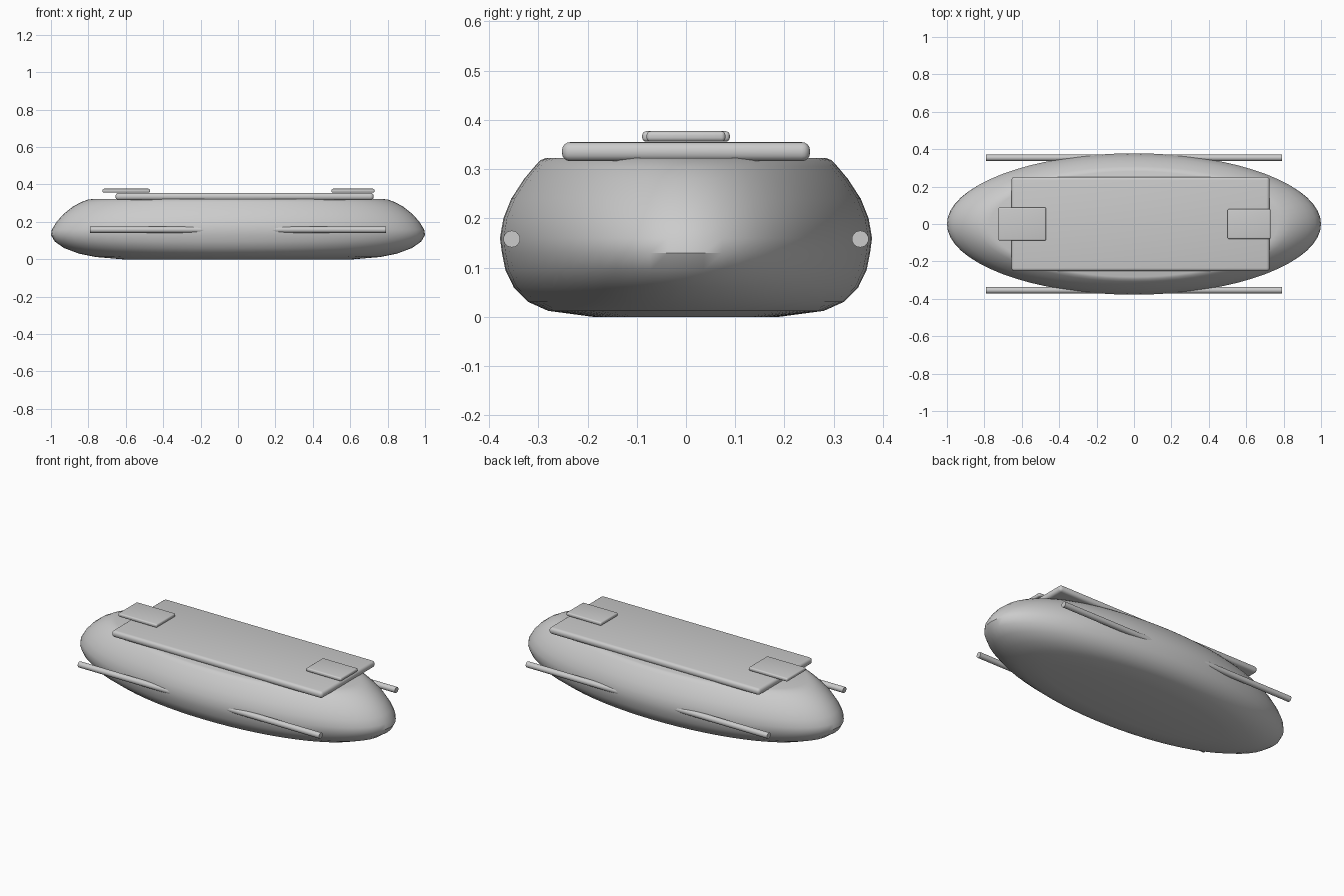
import bpy, bmesh, math

cube = bpy.data.objects.get("Cube")
if cube:
    bpy.data.objects.remove(cube, do_unlink=True)

GREY = (0.6, 0.6, 0.6, 1.0)
mat = bpy.data.materials.new("plain grey")
mat.use_nodes = True
mat.diffuse_color = GREY
mat.node_tree.nodes["Principled BSDF"].inputs["Base Color"].default_value = GREY


def finish(bm, name, angle):
    """Turn a bmesh into a smooth shaded object with sharp edges kept."""
    bmesh.ops.recalc_face_normals(bm, faces=bm.faces)
    mesh = bpy.data.meshes.new(name)
    bm.to_mesh(mesh)
    bm.free()
    obj = bpy.data.objects.new(name, mesh)
    bpy.context.collection.objects.link(obj)
    mesh.materials.append(mat)
    bpy.ops.object.select_all(action="DESELECT")
    obj.select_set(True)
    bpy.context.view_layer.objects.active = obj
    bpy.ops.object.shade_smooth_by_angle(angle=math.radians(angle))
    return obj


def hull(name, rings, sides=64):
    """Loft elliptical rings given as (height, half length, half width)."""
    bm = bmesh.new()
    loops = []
    for z, rx, ry in rings:
        turns = [2 * math.pi * i / sides for i in range(sides)]
        loops.append([bm.verts.new((rx * math.cos(t), ry * math.sin(t), z)) for t in turns])
    for low, high in zip(loops, loops[1:]):
        for i in range(sides):
            j = (i + 1) % sides
            bm.faces.new((low[i], low[j], high[j], high[i]))
    bm.faces.new(loops[0][::-1])
    bm.faces.new(loops[-1])
    return finish(bm, name, 35)


def slab(name, x0, x1, half_width, z0, z1, radius):
    """Flat board with rounded edges."""
    bm = bmesh.new()
    bmesh.ops.create_cube(bm, size=1)
    for v in bm.verts:
        v.co = ((x0 + x1) / 2 + v.co.x * (x1 - x0),
                v.co.y * 2 * half_width,
                (z0 + z1) / 2 + v.co.z * (z1 - z0))
    bmesh.ops.bevel(bm, geom=bm.edges[:], offset=radius, segments=4,
                    profile=0.5, affect="EDGES")
    return finish(bm, name, 30)


def rod(name, y):
    """Straight round rail along the hull side."""
    bm = bmesh.new()
    bmesh.ops.create_cone(bm, cap_ends=True, segments=24, radius1=0.017,
                          radius2=0.017, depth=1.58)
    for v in bm.verts:
        v.co = (v.co.z, y + v.co.y, 0.158 + v.co.x)
    return finish(bm, name, 40)


# Rounded oval body with a flat top and bottom
hull("hull", [
    (0.0, 0.62, 0.19), (0.012, 0.76, 0.28), (0.03, 0.85, 0.32),
    (0.06, 0.93, 0.35), (0.095, 0.98, 0.367), (0.13, 1.0, 0.374),
    (0.16, 0.995, 0.378), (0.2, 0.97, 0.371), (0.24, 0.935, 0.355),
    (0.28, 0.885, 0.329), (0.305, 0.84, 0.308), (0.318, 0.805, 0.296),
    (0.323, 0.77, 0.283),
])

# Deck board and its two end pads
slab("deck", -0.655, 0.725, 0.252, 0.316, 0.355, 0.017)
slab("left_pad", 0.5, 0.73, 0.08, 0.356, 0.377, 0.008)
slab("right_pad", -0.725, -0.47, 0.089, 0.356, 0.377, 0.008)

# Side rails
rod("front_rail", -0.354)
rod("back_rail", 0.354)
